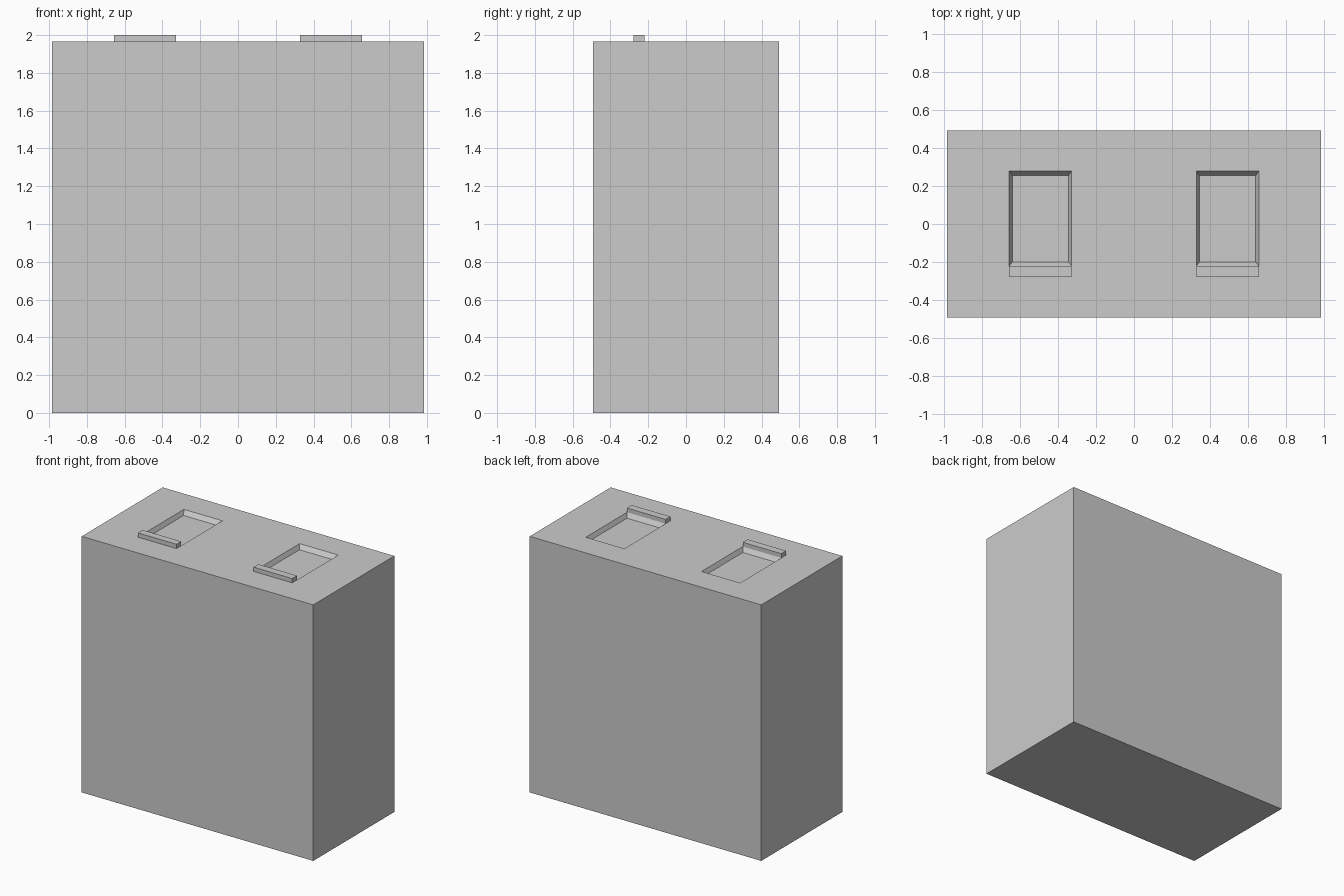
import bpy, bmesh

if "Cube" in bpy.data.objects:
    bpy.data.objects.remove(bpy.data.objects["Cube"])

W, D, H = 0.984, 0.492, 1.967   # half width, half depth, body height
STEP = 0.033                    # lip height and recess depth


def frustum(name, bottom, top, z0, z1):
    """Six-sided solid between two rectangles (x0, x1, y0, y1)."""
    bm = bmesh.new()
    rings = []
    for (x0, x1, y0, y1), z in ((bottom, z0), (top, z1)):
        rings.append([bm.verts.new((x, y, z))
                      for x, y in ((x0, y0), (x1, y0), (x1, y1), (x0, y1))])
    low, high = rings
    bm.faces.new(low[::-1])
    bm.faces.new(high)
    for i in range(4):
        j = (i + 1) % 4
        bm.faces.new((low[i], low[j], high[j], high[i]))
    mesh = bpy.data.meshes.new(name)
    bm.to_mesh(mesh)
    bm.free()
    obj = bpy.data.objects.new(name, mesh)
    bpy.context.collection.objects.link(obj)
    return obj


# Main block
rect = (-W, W, -D, D)
body = frustum("body", rect, rect, 0, H)

for side, cx in (("left", -0.492), ("right", 0.492)):
    # Recess with sloped walls; the cutter continues the slope above the top
    floor = (cx - 0.148, cx + 0.148, -0.199, 0.254)
    above = (cx - 0.180, cx + 0.180, -0.243, 0.306)
    cutter = frustum(side + "_recess_cutter", floor, above, H - STEP, H + STEP)
    cutter.hide_render = True
    cutter.hide_set(True)
    mod = body.modifiers.new(side + "_recess", 'BOOLEAN')
    mod.operation = 'DIFFERENCE'
    mod.solver = 'EXACT'
    mod.object = cutter

    # Raised lip along the front edge of the recess
    lip = (cx - 0.164, cx + 0.164, -0.279, -0.221)
    frustum(side + "_lip", lip, lip, H, H + STEP)
